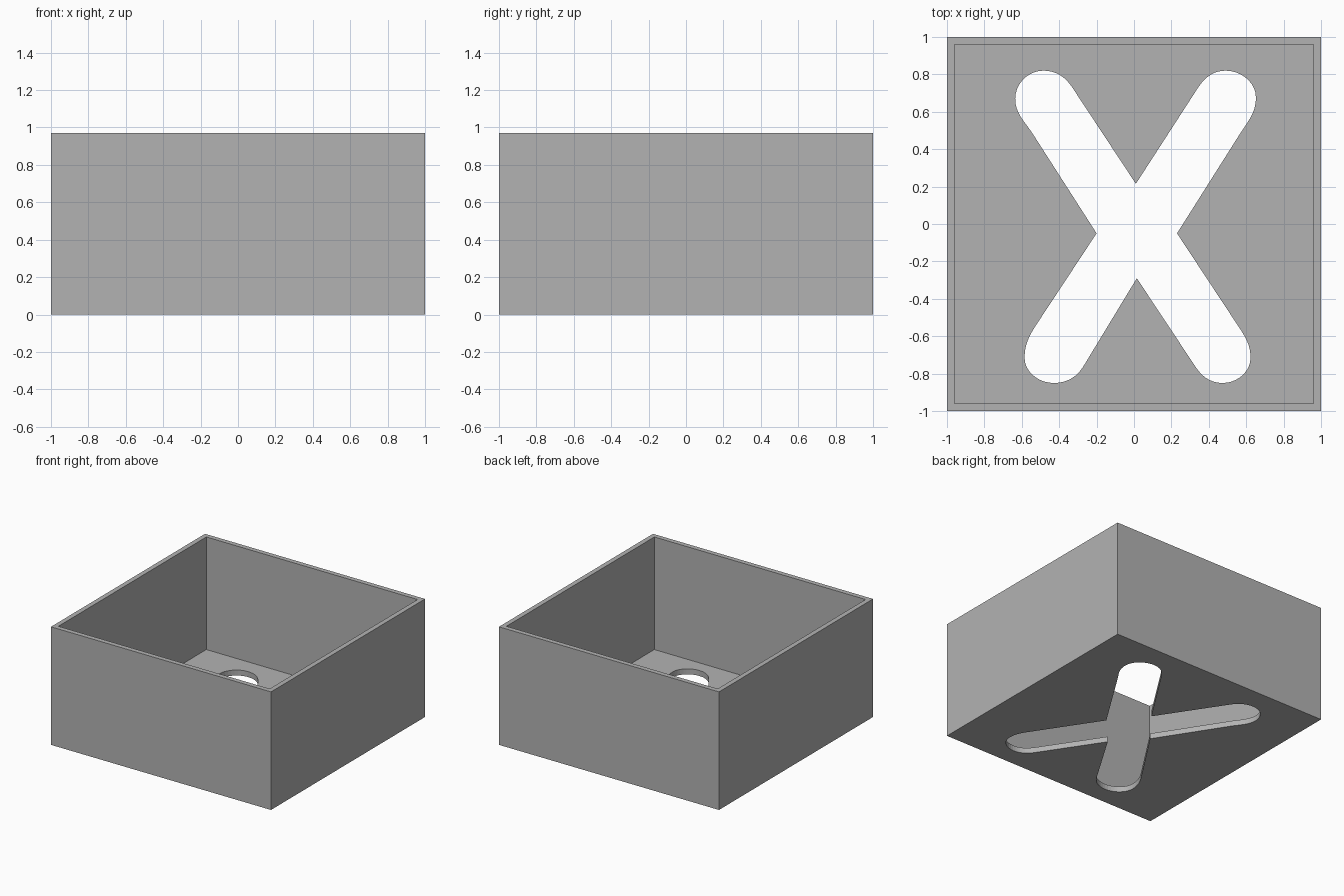
import bpy
import bmesh
from mathutils import Vector
from mathutils.geometry import interpolate_bezier

if "Cube" in bpy.data.objects:
    bpy.data.objects.remove(bpy.data.objects["Cube"])

HEIGHT, WALL, FLOOR = 0.97, 0.04, 0.045

grey = bpy.data.materials.new("plain grey")
grey.use_nodes = True
grey.diffuse_color = (0.45, 0.45, 0.45, 1)
grey.node_tree.nodes["Principled BSDF"].inputs["Base Color"].default_value = grey.diffuse_color


def prism(name, outline, bottom, top):
    """Extrude a closed outline between two heights."""
    bm = bmesh.new()
    face = bm.faces.new([bm.verts.new((p[0], p[1], bottom)) for p in outline])
    ext = bmesh.ops.extrude_face_region(bm, geom=[face])
    verts = [v for v in ext["geom"] if isinstance(v, bmesh.types.BMVert)]
    bmesh.ops.translate(bm, verts=verts, vec=(0, 0, top - bottom))
    bmesh.ops.recalc_face_normals(bm, faces=bm.faces)
    mesh = bpy.data.meshes.new(name)
    bm.to_mesh(mesh)
    bm.free()
    mesh.materials.append(grey)
    obj = bpy.data.objects.new(name, mesh)
    bpy.context.collection.objects.link(obj)
    return obj


def square(r):
    return [(-r, -r), (r, -r), (r, r), (-r, r)]


def arm(start, a, end_pt, side_pt, b, finish):
    """Straight edge, rounded tip, straight edge back to the next notch."""
    start, a, end_pt, side_pt, b, finish = map(
        Vector, (start, a, end_pt, side_pt, b, finish))
    across = Vector((1 if side_pt.x > end_pt.x else -1, 0))
    along = Vector((0, -1 if end_pt.y > 0 else 1))
    keys = [(a, (a - start).normalized()), (end_pt, across),
            (side_pt, along), (b, (finish - b).normalized())]
    pts = [start]
    for (p, t), (q, u) in zip(keys, keys[1:]):
        k = (q - p).length * 0.38
        pts += [v.to_2d() for v in interpolate_bezier(
            p.to_3d(), (p + t * k).to_3d(), (q - u * k).to_3d(), q.to_3d(), 10)][:-1]
    return pts + [b]


# Crossed cutout: notches between arms, then four rounded arms clockwise
back, right, front, left = (0.01, 0.215), (0.23, -0.05), (0.015, -0.29), (-0.2, -0.05)
cross = arm(back, (0.34, 0.725), (0.49, 0.82), (0.652, 0.675), (0.565, 0.48), right)
cross += arm(front, (0.33, -0.765), (0.475, -0.85), (0.623, -0.715), (0.56, -0.55), right)[::-1]
cross += arm(front, (-0.27, -0.76), (-0.43, -0.85), (-0.585, -0.715), (-0.51, -0.52), left)
cross += arm(back, (-0.33, 0.73), (-0.485, 0.82), (-0.635, 0.67), (-0.54, 0.48), left)[::-1]

# Each reversed arm ends on its notch, so drop repeats and add the side notches
outline = []
for p in cross:
    if not outline or (p - outline[-1]).length > 1e-4:
        outline.append(p)
for notch, sign in ((right, 1), (left, -1)):
    side = [i for i in range(len(outline) - 1)
            if outline[i].x * sign > 0.3 and outline[i].y * outline[i + 1].y < 0]
    outline.insert(side[0] + 1, Vector(notch))
if (outline[0] - outline[-1]).length < 1e-4:
    outline.pop()

# Open box: hollowed, then the floor pierced
box = prism("open_box", square(1), 0, HEIGHT)
for cutter in (prism("cavity_cutter", square(1 - WALL), FLOOR, HEIGHT + 0.2),
               prism("cross_cutter", outline, -0.2, FLOOR + 0.2)):
    cutter.hide_render = True
    mod = box.modifiers.new(cutter.name, "BOOLEAN")
    mod.object, mod.operation, mod.solver = cutter, "DIFFERENCE", "EXACT"
    bpy.context.view_layer.objects.active = box
    bpy.ops.object.modifier_apply(modifier=mod.name)
    bpy.data.objects.remove(cutter)
